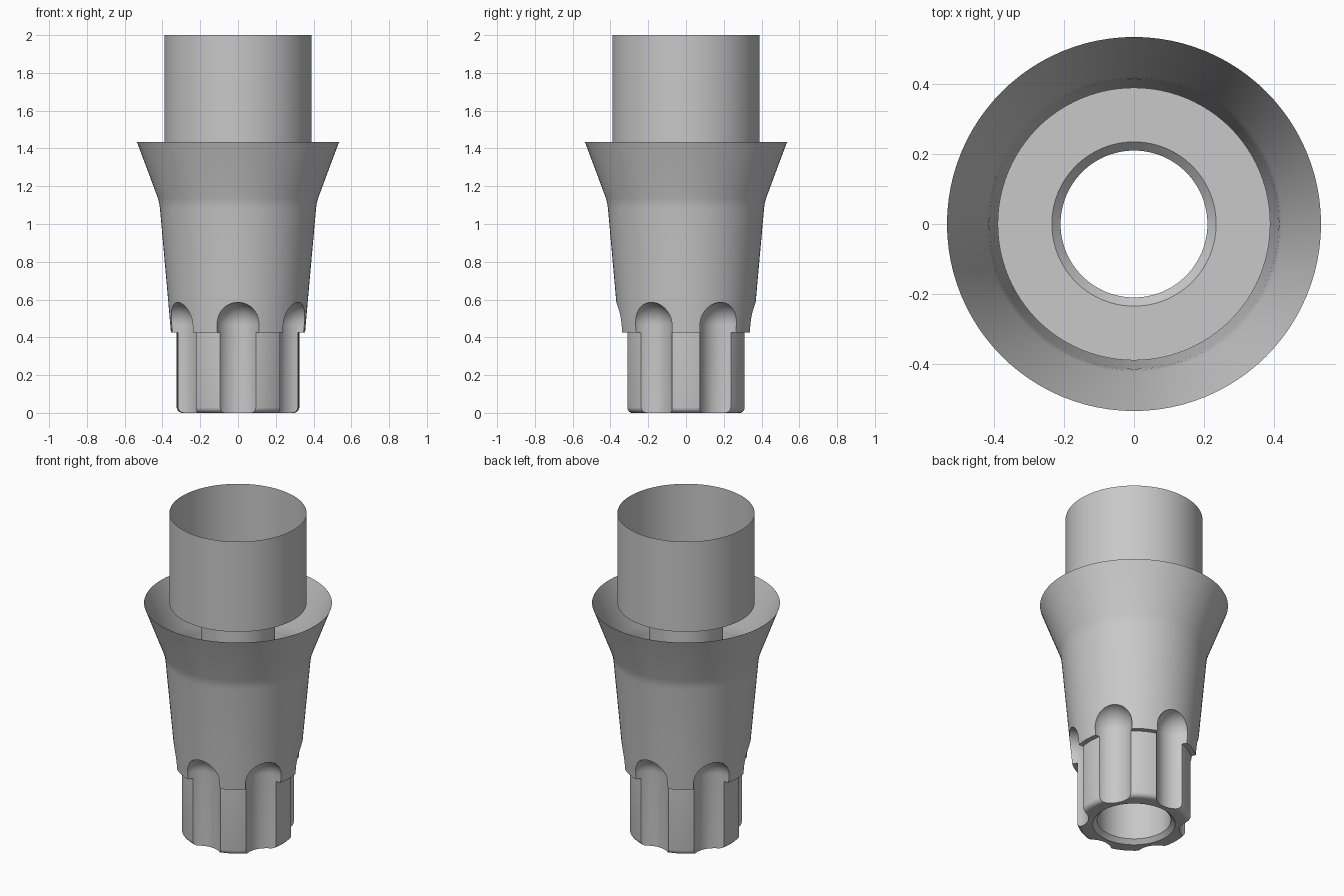
import bpy, bmesh
from math import sin, cos, pi, tau, radians

cube = bpy.data.objects.get("Cube")
if cube:
    bpy.data.objects.remove(cube, do_unlink=True)

metal = bpy.data.materials.new("satin_grey_metal")
metal.use_nodes = True
GREY = (0.58, 0.58, 0.58, 1)
metal.diffuse_color = GREY
metal.node_tree.nodes["Principled BSDF"].inputs["Base Color"].default_value = GREY


def lathe(name, profile, steps, closed=False):
    """Turn an (r, z) profile around the z axis."""
    bm = bmesh.new()
    verts = [bm.verts.new((r, 0, z)) for r, z in profile]
    pairs = list(zip(verts, verts[1:]))
    if closed:
        pairs.append((verts[-1], verts[0]))
    edges = [bm.edges.new(p) for p in pairs]
    bmesh.ops.spin(bm, geom=verts + edges, cent=(0, 0, 0), axis=(0, 0, 1),
                   angle=tau, steps=steps, use_merge=True)
    bmesh.ops.remove_doubles(bm, verts=bm.verts[:], dist=1e-5)
    bmesh.ops.recalc_face_normals(bm, faces=bm.faces[:])
    mesh = bpy.data.meshes.new(name)
    bm.to_mesh(mesh)
    bm.free()
    mesh.materials.append(metal)
    obj = bpy.data.objects.new(name, mesh)
    bpy.context.collection.objects.link(obj)
    return obj


def arc(r, z, radius, start, end, n):
    return [(r + radius * cos(a), z + radius * sin(a))
            for a in (radians(start + (end - start) * i / n) for i in range(n + 1))]


def select_only(obj):
    bpy.ops.object.select_all(action='DESELECT')
    obj.select_set(True)
    bpy.context.view_layer.objects.active = obj


SHOULDER, RIM = 0.425, 1.434
BORE, CHAMFER, SLEEVE = 0.21, 0.235, 0.39

# Body: bore, rounded foot, shoulder, tapered neck and flared collar
profile = [(BORE, RIM - 0.025), (BORE, 0.025), (CHAMFER, 0)]
profile += arc(0.295, 0.03, 0.03, -90, 0, 5)
profile += [(0.325, SHOULDER), (0.355, SHOULDER), (0.372, 0.62),
            (0.413, 1.08), (0.417, 1.11), (0.425, 1.14),
            (0.535, RIM), (SLEEVE, RIM), (CHAMFER, RIM)]
body = lathe("fluted_body", profile, 96, closed=True)

# Six round-topped flutes around the foot
FLUTE = 0.119
flute_profile = [(0, -0.1), (FLUTE, -0.1)] + arc(0, 0.467, FLUTE, 0, 90, 12)
for i in range(6):
    a = pi / 6 + i * pi / 3
    cutter = lathe(f"flute_cutter_{i + 1}", flute_profile, 48)
    cutter.location = (0.383 * cos(a), 0.383 * sin(a), 0)
    cutter.hide_render = True
    cut = body.modifiers.new("flute", 'BOOLEAN')
    cut.operation = 'DIFFERENCE'
    cut.solver = 'EXACT'
    cut.object = cutter
    select_only(body)
    bpy.ops.object.modifier_apply(modifier=cut.name)
    bpy.data.objects.remove(cutter, do_unlink=True)

# Open the collar between its rim and the sleeve
bm = bmesh.new()
bm.from_mesh(body.data)
collar_top = [f for f in bm.faces
              if all(v.co.z > RIM - 0.002 and v.co.xy.length > SLEEVE - 0.01
                     for v in f.verts)]
bmesh.ops.delete(bm, geom=collar_top, context='FACES')
bm.to_mesh(body.data)
bm.free()

# Thin open sleeve above the collar
sleeve = lathe("upper_sleeve", [(SLEEVE, RIM), (SLEEVE, 2)], 96)

for obj in (body, sleeve):
    select_only(obj)
    bpy.ops.object.shade_smooth_by_angle(angle=radians(30))
